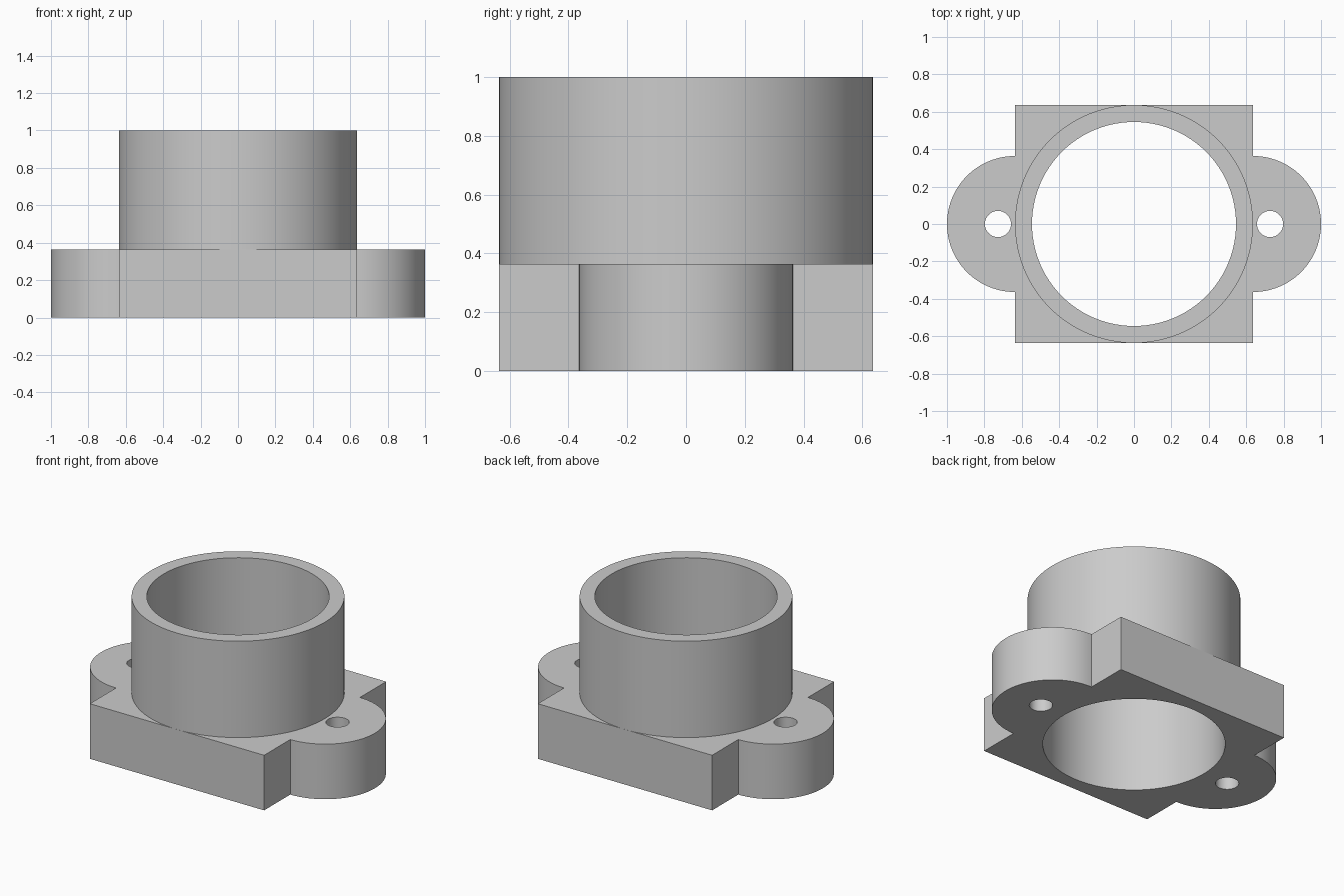
import bpy
import bmesh
from math import pi, cos, sin, radians
from mathutils import Vector

cube = bpy.data.objects.get("Cube")
if cube:
    bpy.data.objects.remove(cube, do_unlink=True)

UNIT = 1 / 11          # half of the flange length is 11 units
BODY = 7 * UNIT        # half side of the square body, also collar radius
BORE = 6 * UNIT
LUG = 4 * UNIT         # lug radius, also flange thickness
HOLE_X = 8 * UNIT
HOLE_R = 0.07

grey = bpy.data.materials.new("plain grey")
grey.use_nodes = True
grey.diffuse_color = (0.6, 0.6, 0.6, 1)
grey.node_tree.nodes["Principled BSDF"].inputs["Base Color"].default_value = (0.6, 0.6, 0.6, 1)


def arc(cx, radius, start, end, steps):
    """Points on an arc centred on the x axis."""
    angles = [start + (end - start) * i / steps for i in range(steps + 1)]
    return [(cx + radius * cos(a), radius * sin(a)) for a in angles]


def circle(cx, radius, steps):
    return arc(cx, radius, 0, 2 * pi, steps)[:-1]


def extrude_profile(name, loops, bottom, top):
    """Fill an outline with holes and extrude it into a solid."""
    bm = bmesh.new()
    for loop in loops:
        verts = [bm.verts.new((x, y, bottom)) for x, y in loop]
        for i, v in enumerate(verts):
            bm.edges.new((verts[i - 1], v))
    bmesh.ops.triangle_fill(bm, use_beauty=True, edges=bm.edges[:], normal=Vector((0, 0, 1)))
    result = bmesh.ops.extrude_face_region(bm, geom=bm.faces[:], use_keep_orig=True)
    raised = [g for g in result["geom"] if isinstance(g, bmesh.types.BMVert)]
    bmesh.ops.translate(bm, verts=raised, vec=(0, 0, top - bottom))
    bmesh.ops.recalc_face_normals(bm, faces=bm.faces[:])
    mesh = bpy.data.meshes.new(name)
    bm.to_mesh(mesh)
    bm.free()
    mesh.materials.append(grey)
    obj = bpy.data.objects.new(name, mesh)
    bpy.context.collection.objects.link(obj)
    bpy.ops.object.select_all(action="DESELECT")
    obj.select_set(True)
    bpy.context.view_layer.objects.active = obj
    bpy.ops.object.shade_smooth_by_angle(angle=radians(30))
    return obj


# Flange: square body with a round lug on each side, bore and two screw holes
half = [(BODY, -BODY)] + arc(BODY, LUG, -pi / 2, pi / 2, 48) + [(BODY, BODY)]
outline = half + [(-x, -y) for x, y in half]
bore = circle(0, BORE, 96)
screw_holes = [circle(side * HOLE_X, HOLE_R, 40) for side in (-1, 1)]
extrude_profile("mounting_flange", [outline, bore] + screw_holes, 0, LUG)

# Collar: round tube standing on the flange
extrude_profile("collar_tube", [circle(0, BODY, 96), bore], LUG, 1)
